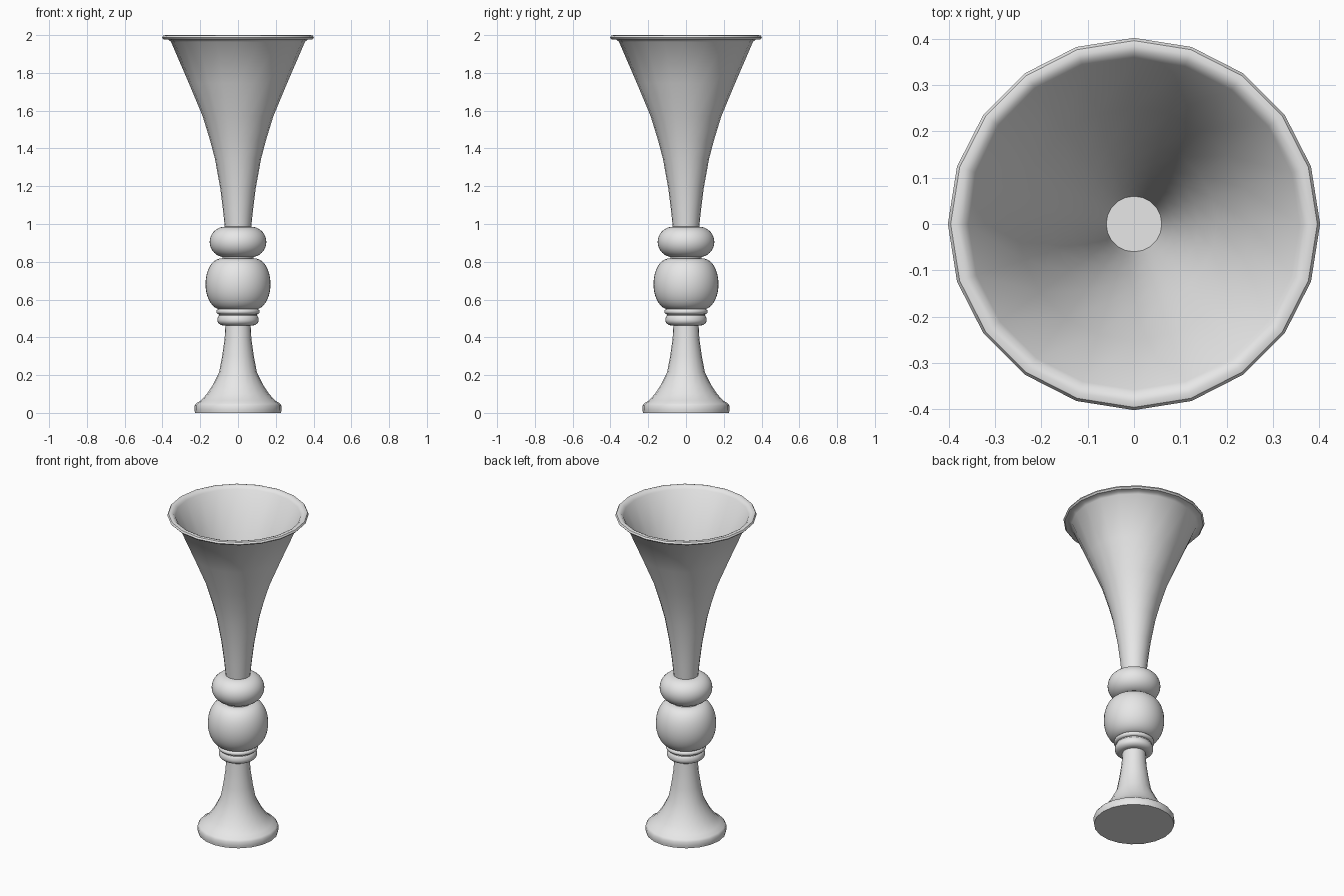
import bpy, bmesh, math

if "Cube" in bpy.data.objects:
    bpy.data.objects.remove(bpy.data.objects["Cube"])

mat = bpy.data.materials.new("light_grey")
mat.diffuse_color = (0.8, 0.8, 0.8, 1)
mat.use_nodes = True
mat.node_tree.nodes["Principled BSDF"].inputs["Base Color"].default_value = mat.diffuse_color


def lathe(name, profile, sides):
    """Revolve an (r, z) profile about z; profile starts and ends on the axis."""
    bm = bmesh.new()
    rings = []
    for r, z in profile:
        if r == 0:
            rings.append([bm.verts.new((0, 0, z))] * sides)
        else:
            rings.append([bm.verts.new((r * math.cos(2 * math.pi * i / sides),
                                        r * math.sin(2 * math.pi * i / sides), z))
                          for i in range(sides)])
    for a, b in zip(rings, rings[1:]):
        for i in range(sides):
            j = (i + 1) % sides
            bm.faces.new(list(dict.fromkeys((a[i], a[j], b[j], b[i]))))
    bmesh.ops.recalc_face_normals(bm, faces=bm.faces)
    me = bpy.data.meshes.new(name)
    bm.to_mesh(me)
    bm.free()
    me.materials.append(mat)
    ob = bpy.data.objects.new(name, me)
    bpy.context.collection.objects.link(ob)
    bpy.ops.object.select_all(action='DESELECT')
    ob.select_set(True)
    bpy.context.view_layer.objects.active = ob
    bpy.ops.object.shade_smooth_by_angle(angle=math.radians(40))
    return ob


def bead(name, z0, z1, r, r_bottom, r_top, power=2.0, steps=16, sides=40):
    """Rounded ring or ball with flat ends between z0 and z1."""
    zc, h = (z0 + z1) / 2, (z1 - z0) / 2
    pts = [(0, z0)]
    for k in range(steps + 1):
        t = -math.pi / 2 + math.pi * k / steps
        end = r_bottom if t < 0 else r_top
        pts.append((end + (r - end) * abs(math.cos(t)) ** (2 / power), zc + h * math.sin(t)))
    return lathe(name, pts + [(0, z1)], sides)


# Flared foot with a short vertical edge
lathe("foot", [(0, 0), (0.228, 0), (0.23, 0.015), (0.23, 0.038), (0.222, 0.05),
               (0.196, 0.066), (0.165, 0.1), (0.138, 0.14), (0.1, 0.215),
               (0.084, 0.3), (0.071, 0.39), (0.066, 0.48), (0, 0.48)], 20)

# Collar rings, ball, neck and upper bead
bead("lower_collar", 0.463, 0.518, 0.109, 0.075, 0.095)
lathe("collar_core", [(0, 0.5), (0.1, 0.5), (0.1, 0.55), (0, 0.55)], 40)
bead("upper_collar", 0.522, 0.55, 0.115, 0.1, 0.1)
bead("ball", 0.545, 0.818, 0.172, 0.08, 0.085, 2.15, 20)
lathe("neck", [(0, 0.81), (0.083, 0.81), (0.083, 0.83), (0, 0.83)], 40)
bead("upper_bead", 0.824, 0.986, 0.15, 0.065, 0.065, 2.1)

# Hollow trumpet with a rolled rim
outer = [(0.069, 0.975), (0.08, 1.08), (0.094, 1.19), (0.122, 1.345), (0.147, 1.44),
         (0.187, 1.57), (0.26, 1.745), (0.355, 1.965)]
rim = [(0.37, 1.976), (0.394, 1.978), (0.402, 1.987), (0.396, 1.997),
       (0.384, 2.0), (0.37, 1.995), (0.358, 1.982)]
inner = [(r - 0.009, z + 0.012) for r, z in reversed(outer[:-1])]
lathe("trumpet", [(0, 0.975)] + outer + rim + inner + [(0, 0.987)], 20)
